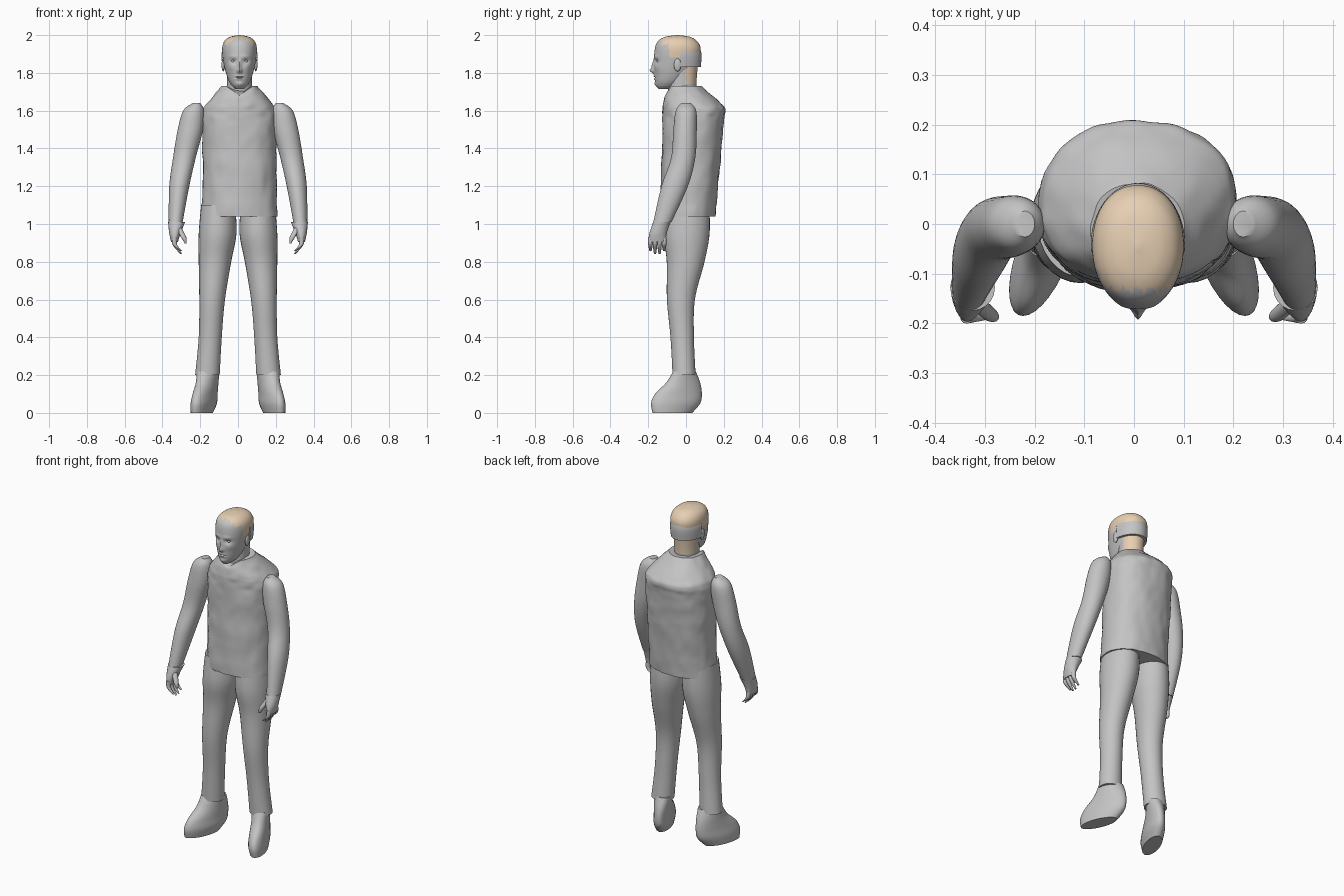
import bpy, bmesh, math
from mathutils import Vector, noise

if "Cube" in bpy.data.objects:
    bpy.data.objects.remove(bpy.data.objects["Cube"])


def material(name, rgb):
    mat = bpy.data.materials.new(name)
    mat.use_nodes = True
    mat.diffuse_color = (*rgb, 1)
    shader = mat.node_tree.nodes["Principled BSDF"]
    shader.inputs["Base Color"].default_value = (*rgb, 1)
    return mat


GREY = material("plain grey", (.55, .55, .55))
TAN = material("tan hair", (.82, .64, .46))
MIDDLE = .008
parts = []


def finish(name, bm):
    mesh = bpy.data.meshes.new(name)
    bm.to_mesh(mesh)
    bm.free()
    mesh.materials.append(GREY)
    mesh.materials.append(TAN)
    obj = bpy.data.objects.new(name, mesh)
    bpy.context.collection.objects.link(obj)
    parts.append(obj)


def spline(a, b, c, d, t):
    """Catmull-Rom blend between b and c."""
    slope_in, slope_out = (c - a) / 2, (d - b) / 2
    curve = 3 * (c - b) - 2 * slope_in - slope_out
    twist = 2 * (b - c) + slope_in + slope_out
    return b + t * (slope_in + t * (curve + t * twist))


def signed_power(value, exponent):
    return math.copysign(abs(value) ** exponent, value)


def loft(name, sections, sides=32, steps=6, roundness=1, mirror=1, deform=None, tan_rule=None):
    """Skin ovals given as (height, centre y, radius x, radius y, optional centre x)."""
    sections = [s if len(s) == 5 else (*s, MIDDLE) for s in sections]
    padded = [sections[0], *sections, sections[-1]]
    rows = []
    for four in zip(padded, padded[1:], padded[2:], padded[3:]):
        for step in range(steps):
            rows.append([spline(*values, step / steps) for values in zip(*four)])
    rows.append(sections[-1])
    bm = bmesh.new()
    rings = []
    for height, centre_y, radius_x, radius_y, centre_x in rows:
        ring = []
        for k in range(sides):
            angle = math.tau * k / sides
            x = centre_x + radius_x * signed_power(math.cos(angle), roundness)
            y = centre_y + radius_y * signed_power(math.sin(angle), roundness)
            point = Vector((x, y, height))
            if deform:
                point = deform(point)
            point.x *= mirror
            ring.append(bm.verts.new(point))
        rings.append(ring)
    for low, high in zip(rings, rings[1:]):
        for k in range(sides):
            bm.faces.new((low[k - 1], low[k], high[k], high[k - 1]))
    bm.faces.new(rings[0])
    bm.faces.new(rings[-1])
    bmesh.ops.recalc_face_normals(bm, faces=bm.faces[:])
    if tan_rule:
        for f in bm.faces:
            f.material_index = int(tan_rule(f.calc_center_median()))
    finish(name, bm)


def ball(name, centre, size):
    bm = bmesh.new()
    bmesh.ops.create_uvsphere(bm, u_segments=20, v_segments=12, radius=1)
    for v in bm.verts:
        v.co = Vector(c + s * q for c, s, q in zip(centre, size, v.co))
    finish(name, bm)


# Vest: faint cloth wrinkles and a notch at the front of the collar
def cloth(p):
    outward = Vector((p.x, p.y - .03, 0)).normalized()
    q = p + outward * (noise.noise(p * 22) + noise.noise(p * 9)) * .005
    if p.y < 0 and p.z > 1.68:
        q.z -= (p.z - 1.68) * max(0, 1 - abs(p.x - MIDDLE) / .07)
    return q


loft("vest", [
    (1.04, .01, .2, .145),
    (1.3, .025, .195, .155),
    (1.53, .037, .2, .162),
    (1.6, .042, .195, .165),
    (1.64, .03, .17, .15),
    (1.73, -.01, .094, .09)], sides=72, steps=8, roundness=.9, deform=cloth)

# Neck, with hair on the nape
loft("neck", [
    (1.62, -.015, .07, .075),
    (1.74, -.02, .066, .075),
    (1.86, -.01, .07, .075)],
    tan_rule=lambda c: c.y > 0 and c.z > 1.75)

# Face features: offset from the middle, height, half width, half height, push forward
FEATURES = {
    "nose tip": (0, 1.812, .013, .014, .022),
    "nose bridge": (0, 1.84, .009, .024, .012),
    "eye socket": (.033, 1.862, .017, .011, -.012),
    "brow": (.03, 1.885, .024, .009, .005),
    "upper lip": (0, 1.782, .022, .006, .007),
    "lower lip": (0, 1.768, .02, .006, .006),
    "mouth line": (0, 1.775, .024, .003, -.005),
    "chin": (0, 1.74, .02, .014, .008),
    "cheek": (.045, 1.83, .02, .02, .005)}


def face(p):
    q = p.copy()
    if p.y < -.06:
        for offset, height, wide, tall, push in FEATURES.values():
            u = (abs(p.x - MIDDLE) - offset) / wide
            v = (p.z - height) / tall
            q.y -= push * math.exp(-u * u - v * v)
    return q


def scalp(c):
    strand = .006 * math.sin(c.x * 230) + .004 * math.sin(c.x * 510)
    hairline = 1.952 if c.y < -.09 else 1.885
    return c.z > hairline + strand and c.y > strand - .132


# Head
loft("head", [
    (1.716, -.11, .022, .035),
    (1.735, -.1, .043, .056),
    (1.77, -.082, .062, .082),
    (1.84, -.055, .082, .114),
    (1.92, -.044, .092, .122),
    (1.965, -.045, .082, .106),
    (1.99, -.045, .052, .068),
    (2, -.045, .005, .006)],
    sides=112, steps=10, roundness=.93, deform=face, tan_rule=scalp)


# Grey shell of hair around the back of the head, cut flat in front
def rear_only(p):
    return Vector((p.x, max(p.y, -.03), p.z))


loft("back_hair", [
    (1.83, -.044, .091, .122),
    (1.9, -.044, .095, .126),
    (1.96, -.044, .08, .108)], sides=64, deform=rear_only)


def toe_out(p):
    return Vector((p.x - .32 * (p.y + .02), p.y, p.z))


for side, word in ((1, "left"), (-1, "right")):
    # Ears and eyes
    ball(word + "_ear", (MIDDLE + side * .086, -.045, 1.842), (.009, .019, .034))
    ball(word + "_eye", (MIDDLE + side * .033, -.143, 1.862), (.013, .012, .009))

    # Trouser leg
    loft(word + "_leg", [
        (1.1, .008, .09, .115, .105),
        (.95, .003, .1, .122, .108),
        (.8, -.002, .086, .1, .122),
        (.6, -.027, .068, .074, .137),
        (.4, -.02, .061, .062, .147),
        (.2, -.01, .065, .061, .162)], mirror=side)

    # Boot, with the toe turned outward
    loft(word + "_boot", [
        (0, -.072, .048, .105, .175),
        (.05, -.055, .056, .13, .17),
        (.1, -.04, .053, .124, .168),
        (.16, -.015, .053, .09, .165),
        (.22, -.008, .057, .06, .162)], mirror=side, deform=toe_out)

    # Sleeve
    loft(word + "_arm", [
        (1.64, 0, .02, .026, .22),
        (1.6, 0, .055, .054, .235),
        (1.5, -.005, .067, .062, .252),
        (1.35, -.015, .06, .064, .284),
        (1.2, -.06, .053, .07, .311),
        (1.01, -.125, .037, .048, .33)], mirror=side)

    # Palm with a wide wrist
    loft(word + "_palm", [
        (1.01, -.128, .045, .046, .325),
        (.95, -.148, .03, .046, .334),
        (.905, -.153, .018, .045, .336)], sides=20, mirror=side)

    # Fingers, the middle two longest, and thumb
    for i in range(4):
        y = -.188 + i * .024
        tip = .835 + .015 * abs(i - 1.5)
        loft(f"{word}_finger_{i + 1}", [
            (.93, y, .013, .012, .336),
            (.89, y, .012, .012, .334),
            (tip, y, .005, .006, .302)], sides=12, mirror=side)
    loft(word + "_thumb", [
        (.98, -.16, .016, .016, .315),
        (.93, -.183, .014, .014, .288),
        (.898, -.188, .005, .005, .277)], sides=12, mirror=side)

# Smooth shading with crisp rims
bpy.ops.object.select_all(action="DESELECT")
for obj in parts:
    obj.select_set(True)
bpy.context.view_layer.objects.active = parts[0]
bpy.ops.object.shade_smooth_by_angle(angle=math.radians(40))
